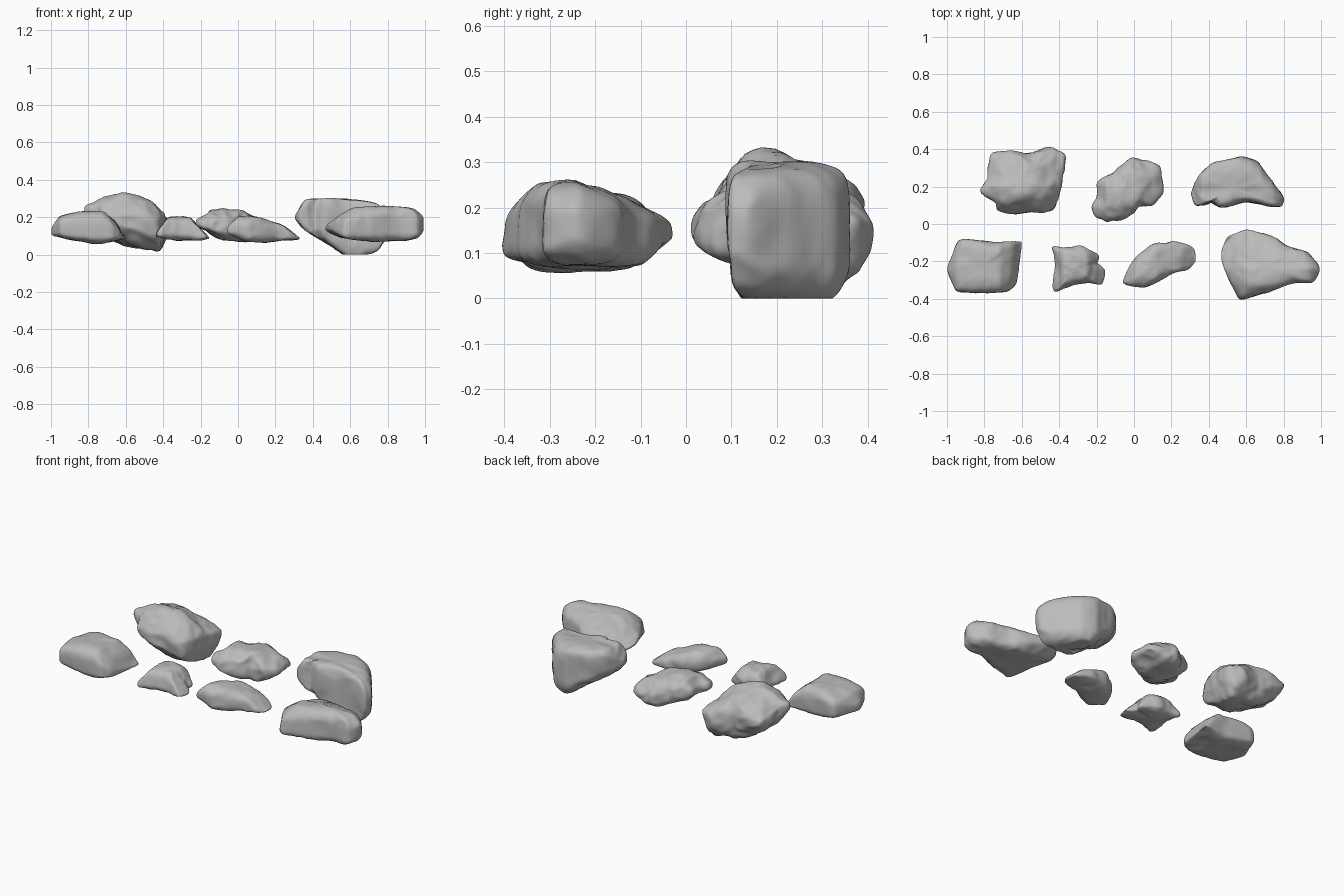
import bpy, bmesh
from math import cos, sin, pi
from mathutils import Vector, noise

cube = bpy.data.objects.get("Cube")
if cube:
    bpy.data.objects.remove(cube, do_unlink=True)

stone = bpy.data.materials.new("stone_grey")
stone.use_nodes = True
stone.diffuse_color = (0.5, 0.5, 0.5, 1)
stone.node_tree.nodes["Principled BSDF"].inputs["Base Color"].default_value = stone.diffuse_color

STEPS = 8    # subdivisions of each outline edge
RINGS = 18   # rings from rim to pole
LEVEL = [(0, 0)]


def profile(points, x):
    """Height on a polyline of (position, height) points."""
    if x <= points[0][0]:
        return points[0][1]
    for (xa, za), (xb, zb) in zip(points, points[1:]):
        if x <= xb:
            return za + (zb - za) * (x - xa) / (xb - xa)
    return points[-1][1]


def rounded(outline):
    """Subdivide the plan outline and ease its corners slightly."""
    fine = []
    for a, b in zip(outline, outline[1:] + outline[:1]):
        fine += [Vector(a).lerp(Vector(b), i / STEPS) for i in range(STEPS)]
    for _ in range(2):
        fine = [(fine[i - 1] + p * 2 + fine[(i + 1) % len(fine)]) / 4
                for i, p in enumerate(fine)]
    return fine


def rock(name, outline, top, bottom, top_y=LEVEL, bottom_y=LEVEL,
         boxy=3.0, rim=0.45, rough=0.01):
    """Rock from a plan outline and height profiles along x, in hundredths.
    top_y and bottom_y shift those heights from front to back."""
    plan = rounded(outline)
    centre = sum(plan, Vector((0, 0))) / len(plan)
    bm = bmesh.new()

    def vert(p, h):
        lo = profile(bottom, p.x) + profile(bottom_y, p.y)
        hi = max(profile(top, p.x) + profile(top_y, p.y), lo + 2)
        mid = lo + (hi - lo) * rim
        z = mid + h * ((hi - mid) if h > 0 else (mid - lo))
        return bm.verts.new((p.x / 100, p.y / 100, z / 100))

    # Stack superelliptic rings between a lower and an upper pole
    rings = []
    for k in range(1 - RINGS, RINGS):
        t = k / RINGS * pi / 2
        r = cos(t) ** (2 / boxy)
        h = abs(sin(t)) ** (2 / boxy) * (1 if t > 0 else -1)
        rings.append([vert(centre.lerp(p, r), h) for p in plan])
    n = len(plan)
    for low, high in zip(rings, rings[1:]):
        for i in range(n):
            j = (i + 1) % n
            bm.faces.new((low[i], low[j], high[j], high[i]))
    south, north = vert(centre, -1), vert(centre, 1)
    for i in range(n):
        j = (i + 1) % n
        bm.faces.new((rings[0][j], rings[0][i], south))
        bm.faces.new((rings[-1][i], rings[-1][j], north))

    # Soften the form, then weather it with broad dents and ridges
    for _ in range(2):
        bmesh.ops.smooth_vert(bm, verts=bm.verts, factor=0.5,
                              use_axis_x=True, use_axis_y=True, use_axis_z=True)
    bmesh.ops.recalc_face_normals(bm, faces=bm.faces)
    bm.normal_update()
    moves = []
    for v in bm.verts:
        broad = noise.noise(v.co * 9)
        ridge = 0.5 - abs(noise.noise(v.co * 14 + Vector((3, 1, 2)))) * 2
        moves.append(v.normal * (rough * (broad + ridge * 0.5) + 0.002))
    for v, move in zip(bm.verts, moves):
        v.co += move
        v.co.z = max(v.co.z, 0)

    mesh = bpy.data.meshes.new(name)
    bm.to_mesh(mesh)
    bm.free()
    mesh.materials.append(stone)
    obj = bpy.data.objects.new(name, mesh)
    bpy.context.collection.objects.link(obj)
    bpy.ops.object.select_all(action="DESELECT")
    obj.select_set(True)
    bpy.context.view_layer.objects.active = obj
    bpy.ops.object.shade_smooth_by_angle(angle=0.7)


# Back row
rock("back_left_boulder",
     [(-77, 38), (-65, 39), (-57, 37), (-45, 41), (-37, 37), (-38, 22),
      (-42, 8), (-60, 5), (-73, 7), (-74, 12), (-82, 18), (-78, 24)],
     [(-82, 27), (-72, 31), (-60, 33), (-52, 31), (-38, 26)],
     [(-82, 22), (-75, 12), (-60, 5), (-42, 1), (-38, 8)],
     top_y=[(5, -9), (13, -1), (20, 0), (28, -3), (41, -8)],
     bottom_y=[(5, 7), (14, 2), (22, 0), (34, 0), (41, 7)],
     boxy=3.8, rough=0.013)
rock("back_middle_rock",
     [(-22, 9), (-20, 4), (-15, 1), (-7, 2), (0, 6), (3, 9), (10, 10),
      (15, 17), (15, 31), (6, 34), (-2, 36), (-8, 31), (-11, 27),
      (-19, 22), (-19, 14)],
     [(-22, 20), (-14, 24), (0, 24), (8, 21), (15, 18)],
     [(-22, 15), (-10, 9), (5, 7), (15, 11)],
     top_y=[(2, -2), (9, 0), (25, 0), (36, -4)],
     boxy=3.2, rough=0.013)
rock("back_right_boulder",
     [(30, 17), (33, 10), (37, 10), (41, 12), (46, 9), (60, 12), (79, 9),
      (80, 14), (72, 25), (66, 33), (57, 36), (43, 33), (35, 26)],
     [(30, 22), (36, 30), (50, 30), (75, 28), (80, 24)],
     [(30, 18), (36, 13), (50, 5), (59, -2), (76, 1), (80, 7)],
     boxy=5, rim=0.55, rough=0.008)

# Front row
rock("front_left_block",
     [(-100, -24), (-94, -9), (-90, -8), (-73, -10), (-60, -9), (-60, -13),
      (-63, -32), (-67, -36), (-78, -37), (-95, -36), (-97, -31)],
     [(-100, 15), (-95, 21), (-84, 23), (-72, 23), (-66, 18), (-60, 10)],
     [(-100, 10), (-90, 8), (-75, 6), (-60, 8)],
     boxy=4.2, rim=0.35, rough=0.005)
rock("front_small_stone",
     [(-44, -12), (-36, -13), (-28, -12), (-19, -17), (-20, -21), (-15, -25),
      (-17, -33), (-24, -31), (-34, -33), (-42, -36), (-44, -33), (-42, -22)],
     [(-44, 13), (-38, 20), (-25, 20), (-20, 14), (-15, 10)],
     [(-44, 9), (-30, 8), (-15, 8)],
     boxy=3, rim=0.35)
rock("front_middle_stone",
     [(-6, -32), (5, -34), (12, -31), (20, -26), (28, -25), (33, -20),
      (32, -13), (22, -9), (10, -11), (1, -18), (-4, -26)],
     [(-6, 17), (0, 21), (12, 20), (25, 15), (33, 9)],
     [(-6, 10), (5, 7), (18, 7), (33, 8)],
     boxy=3, rim=0.4, rough=0.008)
rock("front_right_boulder",
     [(47, -14), (50, -7), (60, -3), (75, -7), (84, -13), (93, -15),
      (100, -24), (96, -31), (87, -31), (78, -34), (66, -38), (56, -41),
      (50, -28), (47, -20)],
     [(47, 17), (55, 22), (62, 25), (78, 26), (94, 25), (100, 22)],
     [(47, 13), (55, 9), (62, 8), (78, 7), (96, 8), (100, 11)],
     top_y=[(-40, -3), (-32, 0), (-24, 0), (-12, -4), (-4, -7)],
     bottom_y=[(-40, -1), (-34, 0), (-10, 0), (-4, 4)],
     boxy=4.5, rough=0.007)
